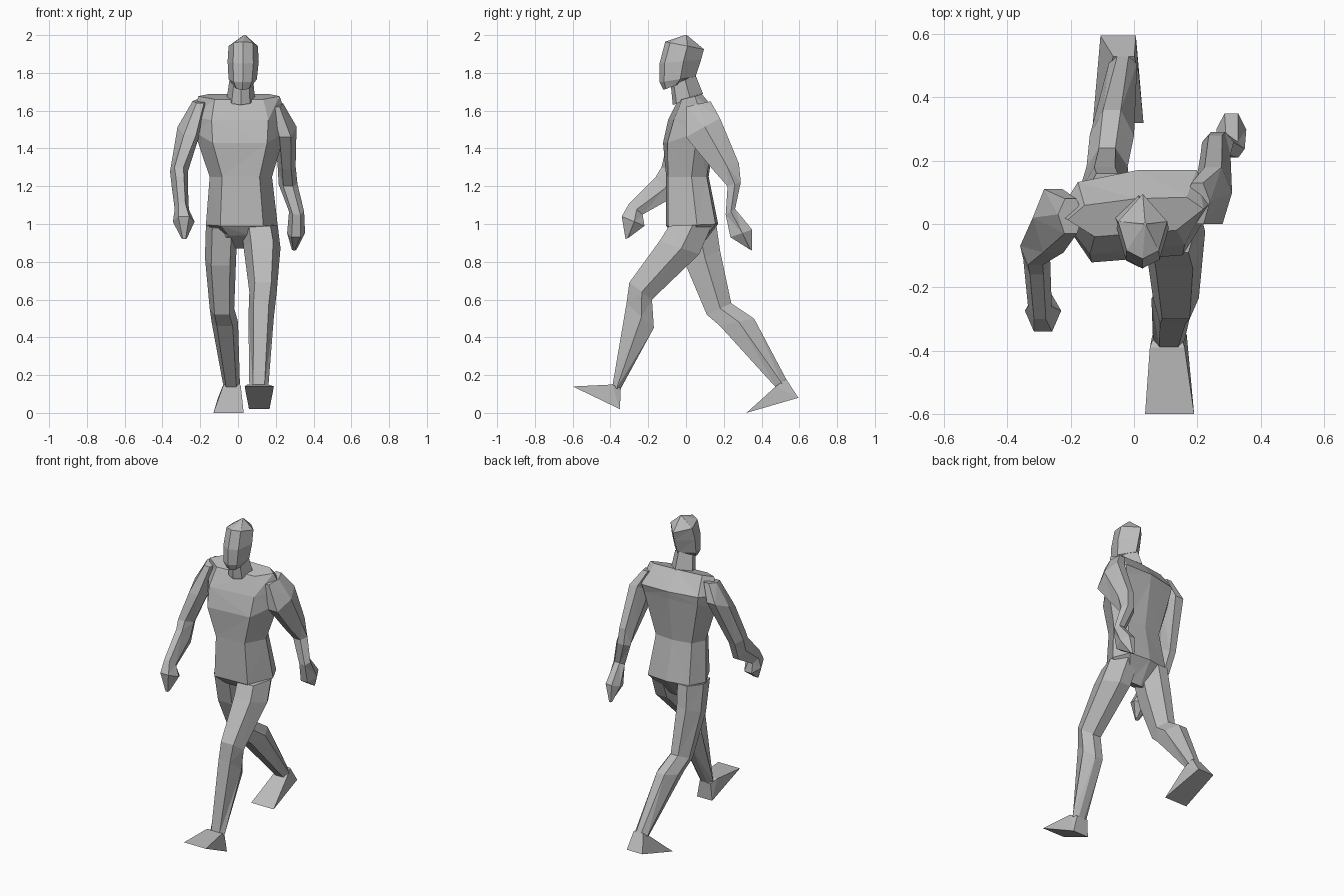
import bpy
import bmesh

cube = bpy.data.objects.get("Cube")
if cube:
    bpy.data.objects.remove(cube, do_unlink=True)

# One matte grey for the whole figure
grey = bpy.data.materials.new("plain_grey")
grey.use_nodes = True
grey.diffuse_color = (0.5, 0.5, 0.5, 1)
grey.node_tree.nodes["Principled BSDF"].inputs["Base Color"].default_value = grey.diffuse_color
grey.node_tree.nodes["Principled BSDF"].inputs["Roughness"].default_value = 0.9


def mirrored(half):
    """Close a half outline (front to back) by mirroring it across its own middle."""
    other = [(-across, along) for across, along in reversed(half) if across > 0]
    return half + other


# Unit cross-sections: (across, front-to-back)
TORSO_SECTION = mirrored([(0.6, -1), (1, 0.1), (0.75, 0.85), (0, 1)])
HEAD_SECTION = mirrored([(0, -1), (0.65, -0.75), (1, 0.15), (0, 1)])
LEG_SECTION = mirrored([(0.6, -1), (1, 0.1), (0.4, 1)])
ARM_SECTION = mirrored([(0.5, -1), (1, 0.1), (0.45, 1)])
FOOT_SECTION = mirrored([(1, -1), (0.7, 1)])


def ring_points(section, ring):
    """Place a section between its side limits and its front and back points (y, z)."""
    (x_low, x_high), (front_y, front_z), (back_y, back_z), *twist = ring
    middle, half = (x_low + x_high) / 2, (x_high - x_low) / 2
    shear = twist[0] if twist else 0
    for across, along in section:
        blend = (along + 1) / 2
        x = middle + across * half
        y = front_y + (back_y - front_y) * blend + shear * across * half
        z = front_z + (back_z - front_z) * blend
        yield x, y, z


def loft(name, section, rings):
    """Skin a row of rings and cap both ends."""
    bm = bmesh.new()
    loops = [[bm.verts.new(point) for point in ring_points(section, ring)] for ring in rings]
    count = len(section)
    for lower, upper in zip(loops, loops[1:]):
        for i in range(count):
            j = (i + 1) % count
            bm.faces.new((lower[i], lower[j], upper[j], upper[i]))
    bm.faces.new(loops[0])
    bm.faces.new(loops[-1])
    bmesh.ops.triangulate(bm, faces=bm.faces[:])
    bmesh.ops.recalc_face_normals(bm, faces=bm.faces[:])
    mesh = bpy.data.meshes.new(name)
    bm.to_mesh(mesh)
    bm.free()
    mesh.materials.append(grey)
    part = bpy.data.objects.new(name, mesh)
    bpy.context.collection.objects.link(part)
    return part


# Torso, twisted with the stride, from crotch to shoulder line
loft("torso", TORSO_SECTION, [
    ((-0.09, 0.11), (-0.06, 0.94), (0.07, 0.87)),
    ((-0.17, 0.21), (-0.1, 0.99), (0.17, 1), 0.05),
    ((-0.15, 0.18), (-0.1, 1.25), (0.12, 1.25), 0.05),
    ((-0.23, 0.25), (-0.11, 1.43), (0.16, 1.53), 0.08),
    ((-0.24, 0.26), (-0.08, 1.55), (0.17, 1.58), 0.1),
    ((-0.21, 0.22), (-0.03, 1.66), (0.08, 1.69), 0.08),
])

# Neck and head
loft("neck", HEAD_SECTION, [
    ((-0.06, 0.09), (-0.07, 1.63), (0.09, 1.69)),
    ((-0.045, 0.08), (-0.08, 1.73), (0.05, 1.79)),
])
loft("head", HEAD_SECTION, [
    ((-0.025, 0.075), (-0.12, 1.71), (-0.01, 1.75)),
    ((-0.05, 0.1), (-0.14, 1.75), (0.05, 1.78)),
    ((-0.055, 0.11), (-0.14, 1.85), (0.08, 1.87)),
    ((-0.05, 0.105), (-0.11, 1.965), (0.095, 1.925)),
    ((0.03, 0.04), (-0.005, 2), (0.005, 2)),
])

# Left arm swings back, right arm swings forward
loft("left_arm", ARM_SECTION, [
    ((0.16, 0.24), (0, 1.62), (0.13, 1.65)),
    ((0.19, 0.31), (0, 1.46), (0.18, 1.56)),
    ((0.21, 0.305), (0.14, 1.29), (0.28, 1.32)),
    ((0.215, 0.315), (0.22, 1.2), (0.29, 1.22)),
    ((0.27, 0.35), (0.21, 1.05), (0.26, 1.08)),
    ((0.26, 0.355), (0.235, 0.93), (0.35, 0.97)),
    ((0.285, 0.31), (0.33, 0.87), (0.35, 0.86)),
])
loft("right_arm", ARM_SECTION, [
    ((-0.24, -0.16), (-0.03, 1.64), (0.08, 1.66)),
    ((-0.32, -0.19), (-0.09, 1.47), (0.11, 1.55)),
    ((-0.36, -0.265), (-0.13, 1.3), (-0.02, 1.26)),
    ((-0.35, -0.265), (-0.16, 1.25), (-0.07, 1.14)),
    ((-0.335, -0.26), (-0.3, 1.11), (-0.23, 1.05)),
    ((-0.345, -0.23), (-0.34, 1.04), (-0.22, 0.99)),
    ((-0.3, -0.27), (-0.32, 0.92), (-0.3, 0.93)),
])

# Left leg strides forward, right leg pushes off behind
loft("left_leg", LEG_SECTION, [
    ((0.02, 0.21), (-0.09, 0.99), (0.14, 1)),
    ((0.03, 0.225), (-0.14, 0.91), (0.07, 0.84)),
    ((0.06, 0.205), (-0.3, 0.69), (-0.18, 0.6)),
    ((0.055, 0.19), (-0.315, 0.58), (-0.17, 0.45)),
    ((0.06, 0.16), (-0.39, 0.14), (-0.35, 0.12)),
])
loft("right_leg", LEG_SECTION, [
    ((-0.17, 0), (-0.05, 0.98), (0.16, 1)),
    ((-0.175, -0.01), (0, 0.78), (0.18, 0.86)),
    ((-0.15, -0.02), (0.11, 0.52), (0.24, 0.58)),
    ((-0.14, 0), (0.18, 0.46), (0.36, 0.5)),
    ((-0.08, 0.01), (0.48, 0.13), (0.53, 0.18)),
])

# Wedge feet, from ankle to sole
loft("left_foot", FOOT_SECTION, [
    ((0.05, 0.16), (-0.39, 0.15), (-0.345, 0.13)),
    ((0.035, 0.19), (-0.6, 0.14), (-0.35, 0.02)),
])
loft("right_foot", FOOT_SECTION, [
    ((-0.08, 0.015), (0.475, 0.14), (0.53, 0.18)),
    ((-0.13, 0.03), (0.32, 0), (0.595, 0.08)),
])
